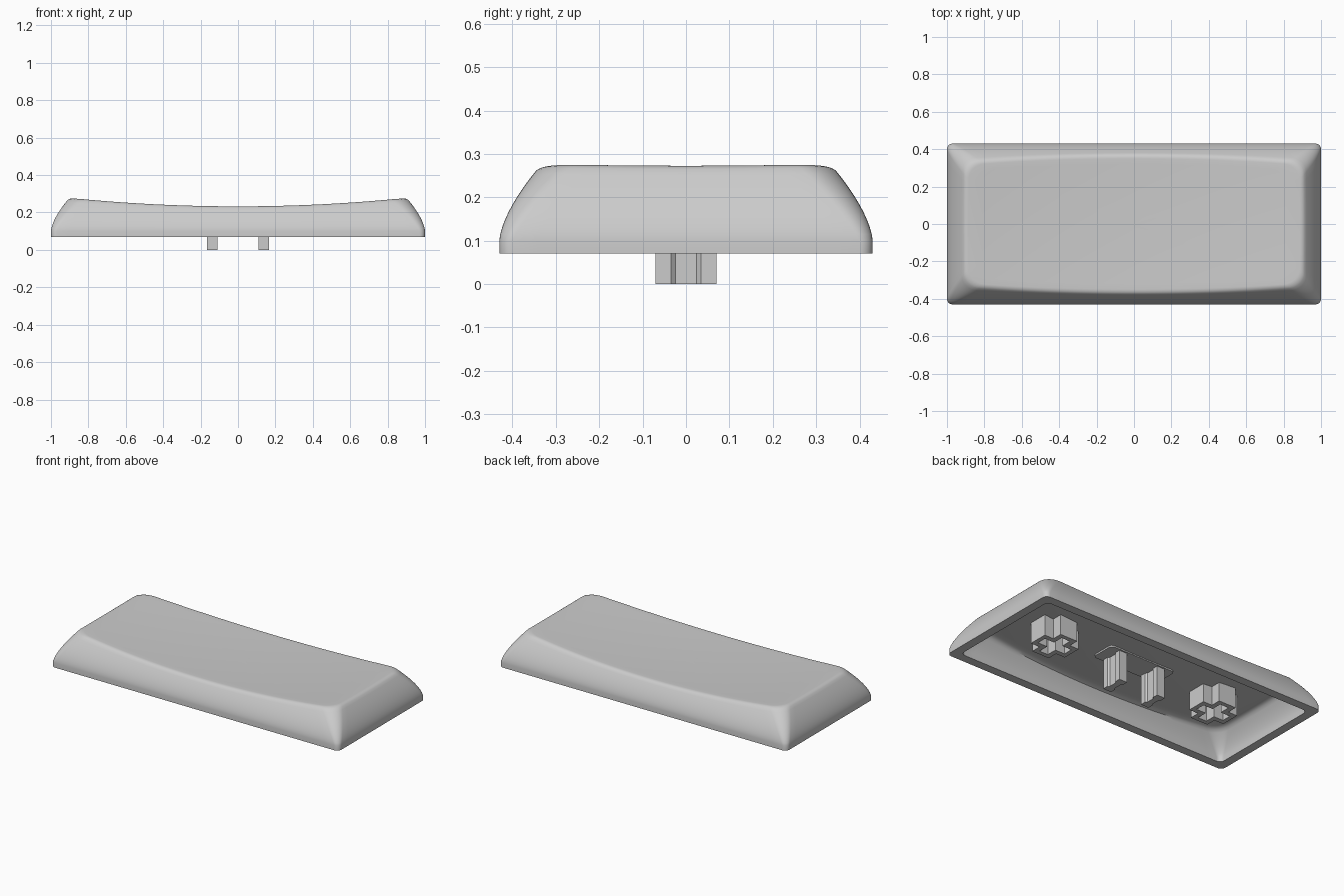
import bpy, bmesh, math

cube = bpy.data.objects.get("Cube")
if cube:
    bpy.data.objects.remove(cube, do_unlink=True)

grey = bpy.data.materials.new("plain grey")
grey.use_nodes = True
COLOUR = (0.6, 0.6, 0.6, 1)
grey.diffuse_color = COLOUR
grey.node_tree.nodes["Principled BSDF"].inputs["Base Color"].default_value = COLOUR

RIM, SKIRT = 0.07, 0.10      # bottom of the cap, start of the curved sides
HX, HY = 1.0, 0.43           # half width and half depth
WALL, ROOF = 0.055, 0.035


def finish(bm, name, smooth=None):
    bmesh.ops.recalc_face_normals(bm, faces=bm.faces)
    mesh = bpy.data.meshes.new(name)
    bm.to_mesh(mesh)
    bm.free()
    mesh.materials.append(grey)
    obj = bpy.data.objects.new(name, mesh)
    bpy.context.collection.objects.link(obj)
    if smooth:
        bpy.ops.object.select_all(action='DESELECT')
        obj.select_set(True)
        bpy.context.view_layer.objects.active = obj
        bpy.ops.object.shade_smooth_by_angle(angle=math.radians(smooth))
    return obj


def bridge(bm, a, b):
    for i in range(len(a)):
        j = (i + 1) % len(a)
        bm.faces.new((a[i], a[j], b[j], b[i]))


# Scooped top surface and the inward lean of the sides
def dish(x, y):
    return 0.228 + 0.046 * (x / 0.9) ** 2 + 0.004 * (y / 0.32) ** 2


def lean(z):
    return 0.1 * (max(z - SKIRT, 0) / 0.18) ** 1.55


def outline(r, inset=0.0):
    """Rounded rectangle points, evenly split along each side."""
    hx, hy = HX - inset, HY - inset
    cx, cy = hx - r, hy - r
    pts = []
    corners = [(cx, cy), (-cx, cy), (-cx, -cy), (cx, -cy)]
    for k, (px, py) in enumerate(corners):
        for s in range(9):
            a = (k + s / 8) * math.pi / 2
            pts.append((px + r * math.cos(a), py + r * math.sin(a)))
        a = (k + 1) * math.pi / 2
        sx, sy = pts[-1]
        qx, qy = corners[(k + 1) % 4]
        ex, ey = qx + r * math.cos(a), qy + r * math.sin(a)
        n = 32 if k % 2 == 0 else 14
        pts += [(sx + (ex - sx) * i / n, sy + (ey - sy) * i / n) for i in range(1, n)]
    return pts


def side_ring(t, extra, drop):
    """Ring at fraction t between the skirt and the scooped surface."""
    ring = []
    for x, y in outline(0.03 + 0.07 * t, extra):
        # settle the height on the leaned-in position
        px, py = x, y
        for _ in range(3):
            z = SKIRT + (dish(px, py) - drop - SKIRT) * t
            px, py = x * (1 - lean(z) / HX), y * (1 - lean(z) / HY)
        ring.append((px, py, z))
    return ring


def roof_rings(edge, drop):
    rings = []
    for i in range(1, 12):
        k = 1 - i / 12
        rings.append([(x * k, y * k, dish(x * k, y * k) - drop) for x, y, z in edge])
    return rings


# Cap shell: outer top, sides, flat rim and hollow underside
outer = [[(x, y, RIM) for x, y in outline(0.03)]]
outer += [side_ring(0.94 * i / 12, 0, 0) for i in range(13)]
outer += [side_ring(0.975, 0.005, 0), side_ring(0.995, 0.013, 0), side_ring(1, 0.022, 0)]
outer += roof_rings(outer[-1], 0)
inner = [[(x, y, RIM) for x, y in outline(0.03, WALL)]]
inner += [side_ring(0.9 * i / 8, WALL, ROOF) for i in range(9)]
inner += [side_ring(0.97, WALL + 0.012, ROOF), side_ring(1, WALL + 0.03, ROOF)]
inner += roof_rings(inner[-1], ROOF)

bm = bmesh.new()
loops = [[bm.verts.new(p) for p in ring] for ring in outer[::-1] + inner]
for a, b in zip(loops, loops[1:]):
    bridge(bm, a, b)
for ring, drop in ((loops[0], 0), (loops[-1], ROOF)):
    pole = bm.verts.new((0, 0, dish(0, 0) - drop))
    for i in range(len(ring)):
        bm.faces.new((ring[i], ring[(i + 1) % len(ring)], pole))
finish(bm, "cap_shell", 35)


def prism(name, pts, z0, z1, smooth=None):
    bm = bmesh.new()
    low = [bm.verts.new((x, y, z0)) for x, y in pts]
    high = [bm.verts.new((x, y, z1)) for x, y in pts]
    bridge(bm, low, high)
    bm.faces.new(low)
    bm.faces.new(high)
    return finish(bm, name, smooth)


def plus(cx, a, w):
    """Plus-shaped outline, arm length a and half width w."""
    quarter = [(a, -w), (a, w), (w, w)]
    pts = []
    for _ in range(4):
        pts += quarter
        quarter = [(-y, x) for x, y in quarter]
    return [(cx + x, y) for x, y in pts]


# Thin mounting pad under the roof
pad = []
for k, (sx, sy) in enumerate(((1, 1), (-1, 1), (-1, -1), (1, -1))):
    for s in range(5):
        a = (k + s / 4) * math.pi / 2
        pad.append((sx * 0.205 + 0.025 * math.cos(a), sy * 0.055 + 0.025 * math.sin(a)))
prism("mounting_pad", pad, 0.186, 0.205)

for side, sx in (("left", 1), ("right", -1)):
    # Switch leg with a waist in the middle
    half = [(0.028, -0.07), (0.028, -0.035), (0.018, -0.024),
            (0.018, 0.024), (0.028, 0.035), (0.028, 0.07)]
    leg = half + [(-x, -y) for x, y in half]
    prism(side + "_switch_leg", [(sx * 0.137 + x, y) for x, y in leg], 0, 0.21)

    # Stabiliser stem: plus-shaped post with a plus-shaped socket
    cx = sx * 0.577
    bm = bmesh.new()
    rings = []
    for a, w, z in ((0.123, 0.06, 0.225), (0.123, 0.06, 0.09),
                    (0.096, 0.03, 0.09), (0.096, 0.03, 0.2)):
        rings.append([bm.verts.new((x, y, z)) for x, y in plus(cx, a, w)])
    for a, b in zip(rings, rings[1:]):
        bridge(bm, a, b)
    bm.faces.new(rings[0])
    bm.faces.new(rings[-1])
    finish(bm, side + "_stabiliser_stem")
